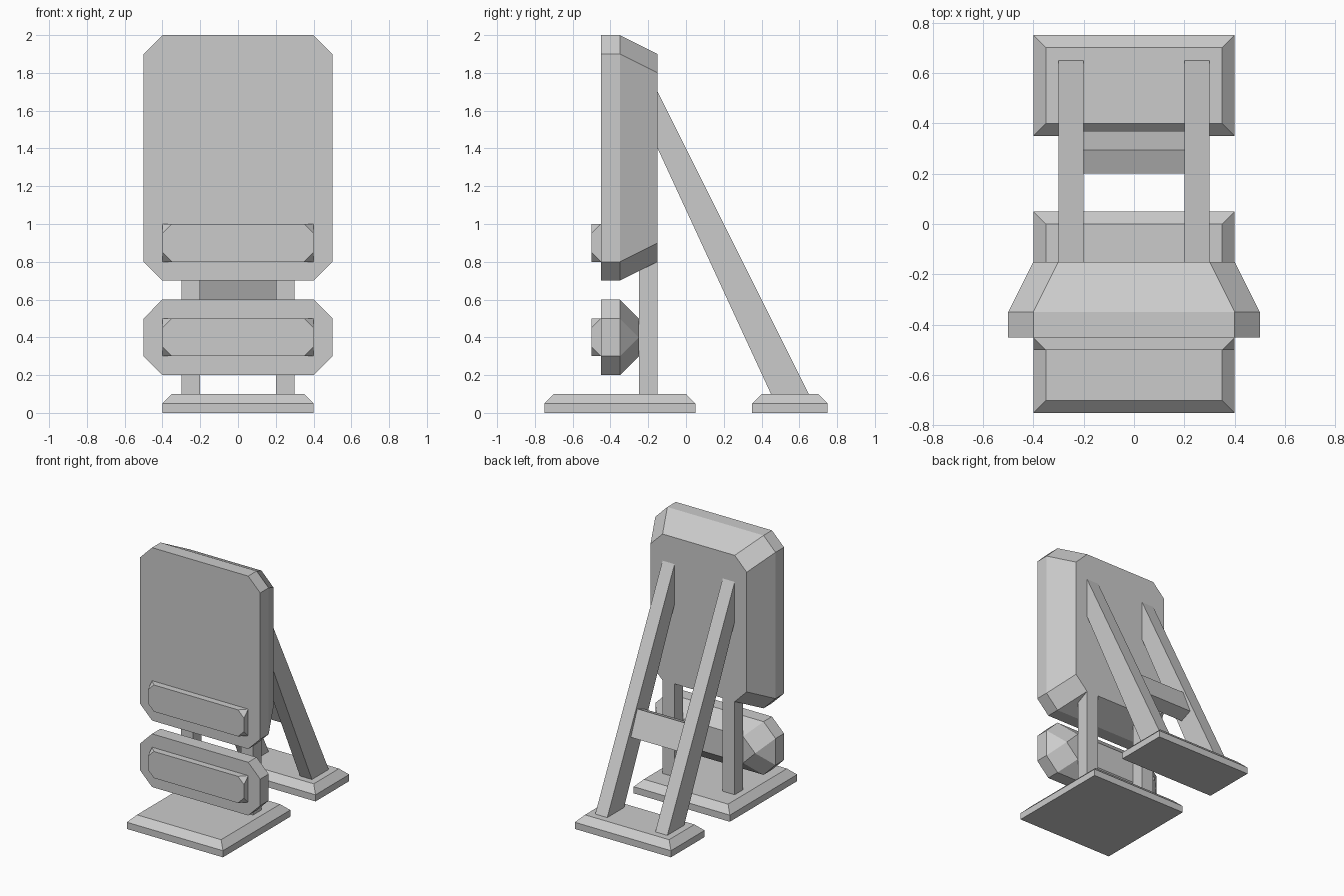
import bpy, bmesh, math

if "Cube" in bpy.data.objects:
    bpy.data.objects.remove(bpy.data.objects["Cube"])


def octagon(hw, z0, z1, cut, y):
    """Rectangle outline in the xz plane with clipped corners."""
    pts = [(hw, z0 + cut), (hw, z1 - cut), (hw - cut, z1), (cut - hw, z1),
           (-hw, z1 - cut), (-hw, z0 + cut), (cut - hw, z0), (hw - cut, z0)]
    return [(x, y, z) for x, z in pts]


def rect(hw, y0, y1, z):
    return [(-hw, y0, z), (hw, y0, z), (hw, y1, z), (-hw, y1, z)]


def loft(name, rings):
    """Skin matching outlines and cap both ends."""
    bm = bmesh.new()
    loops = [[bm.verts.new(p) for p in r] for r in rings]
    n = len(loops[0])
    for a, b in zip(loops, loops[1:]):
        for i in range(n):
            j = (i + 1) % n
            bm.faces.new((a[i], a[j], b[j], b[i]))
    bm.faces.new(loops[0][::-1])
    bm.faces.new(loops[-1])
    bmesh.ops.remove_doubles(bm, verts=bm.verts, dist=1e-5)
    bmesh.ops.recalc_face_normals(bm, faces=bm.faces)
    mesh = bpy.data.meshes.new(name)
    bm.to_mesh(mesh)
    bm.free()
    ob = bpy.data.objects.new(name, mesh)
    bpy.context.collection.objects.link(ob)
    return ob


def extrude_x(name, profile, x0, x1):
    """Extrude a yz profile along x."""
    return loft(name, [[(x, y, z) for y, z in profile] for x in (x0, x1)])


# Large upper panel and small lower panel, each tapering at the back
for name, z0, z1, back in (("upper_panel", 0.7, 2.0, -0.15),
                           ("lower_panel", 0.2, 0.6, -0.25)):
    loft(name, [octagon(0.5, z0, z1, 0.1, -0.45),
                octagon(0.5, z0, z1, 0.1, -0.35),
                octagon(0.4, z0 + 0.1, z1 - 0.1, 0.1, back)])

# Raised bars on the panels with clipped front corners
for name, z0 in (("upper_bar", 0.8), ("lower_bar", 0.3)):
    loft(name, [octagon(0.4, z0, z0 + 0.2, 0.05, -0.5),
                octagon(0.4, z0, z0 + 0.2, 0.0, -0.45)])

# Floor plates with bevelled top edges
for name, y0, y1 in (("front_base", -0.75, 0.05), ("rear_base", 0.35, 0.75)):
    loft(name, [rect(0.4, y0, y1, 0), rect(0.4, y0, y1, 0.05),
                rect(0.35, y0 + 0.05, y1 - 0.05, 0.1)])

# Upright posts and slanted rear struts on both sides
post = [(-0.25, 0.1), (-0.15, 0.1), (-0.15, 0.8), (-0.25, 0.75)]
strut = [(-0.15, 1.7), (-0.15, 1.4), (0.45, 0.1), (0.65, 0.1)]
for side, s in (("left", -1), ("right", 1)):
    extrude_x(side + "_post", post, s * 0.2, s * 0.3)
    extrude_x(side + "_strut", strut, s * 0.2, s * 0.3)

# Tilted cross brace between the struts
a = math.radians(22.5)
c, s = math.cos(a), math.sin(a)
brace = [(0.285 + u * c - v * s, 0.67 + u * s + v * c)
         for u, v in ((-0.05, -0.1), (0.05, -0.1), (0.05, 0.1), (-0.05, 0.1))]
extrude_x("cross_brace", brace, -0.2, 0.2)
